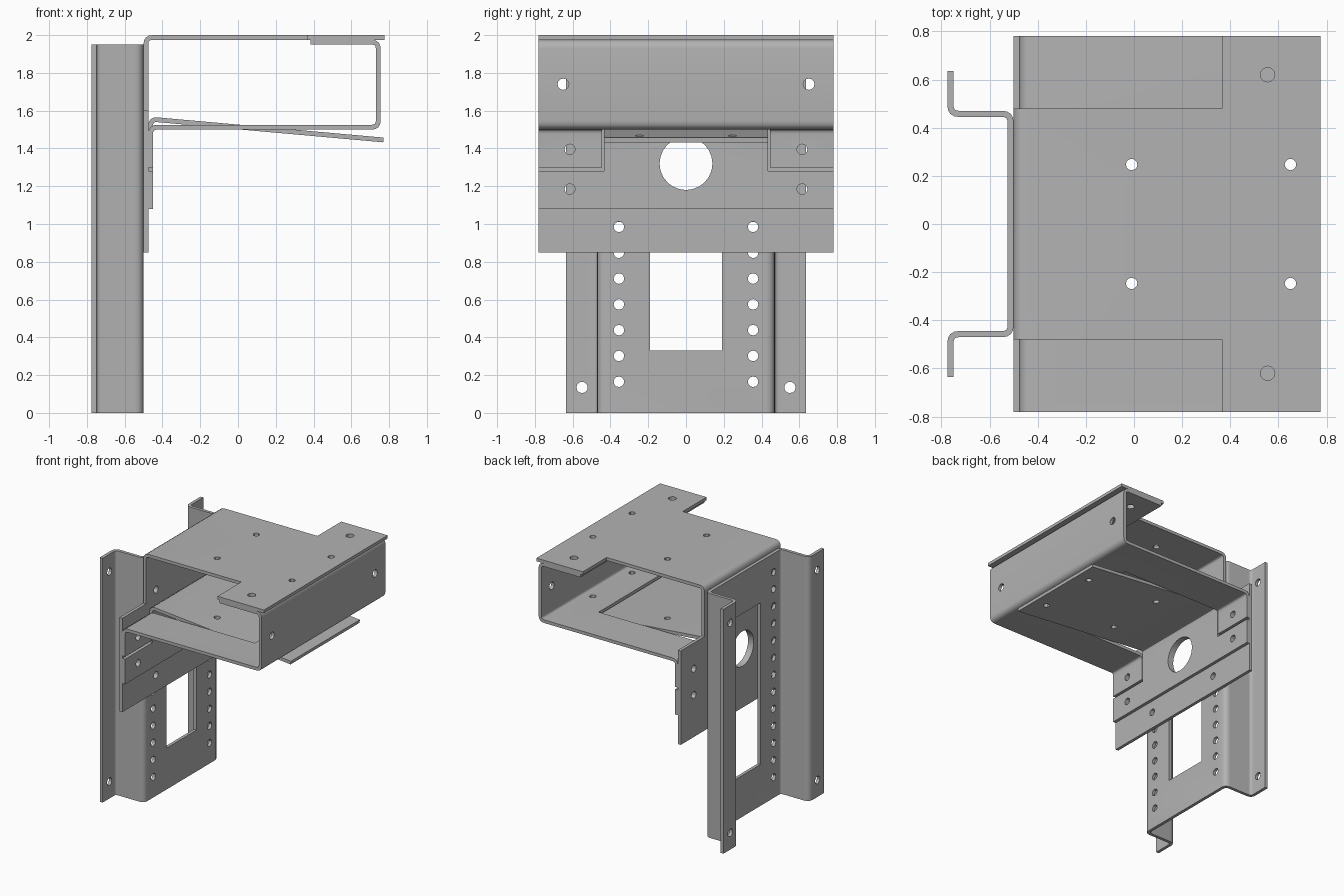
import bpy, bmesh
from mathutils import Vector, Matrix

cube = bpy.data.objects.get("Cube")
if cube:
    bpy.data.objects.remove(cube, do_unlink=True)

THICK = 0.025
HALF = 0.78      # half width of the wide sheets

steel = bpy.data.materials.new("grey_steel")
steel.use_nodes = True
grey = (0.45, 0.45, 0.45, 1)
steel.diffuse_color = grey
steel.node_tree.nodes["Principled BSDF"].inputs["Base Color"].default_value = grey


def fillet(points, radius, steps=4):
    """Round the inner corners of a 2D path."""
    pts = [Vector(p) for p in points]
    out = [pts[0]]
    for a, b, c in zip(pts, pts[1:], pts[2:]):
        start = b + (a - b).normalized() * radius
        end = b + (c - b).normalized() * radius
        for i in range(steps + 1):
            t = i / steps
            out.append(start * (1 - t) ** 2 + b * 2 * t * (1 - t) + end * t * t)
    return out + [pts[-1]]


def outline(path):
    """Give a path the sheet thickness."""
    left, right = [], []
    for i, p in enumerate(path):
        d_in = (p - path[max(i - 1, 0)]).normalized()
        d_out = (path[min(i + 1, len(path) - 1)] - p).normalized()
        d = (d_in + d_out).normalized()
        n = Vector((-d.y, d.x)) * THICK / 2
        n /= max(d.dot(d_out), d.dot(d_in))
        left.append(p + n)
        right.append(p - n)
    return left + right[::-1]


def make_object(name, bm):
    bmesh.ops.recalc_face_normals(bm, faces=bm.faces)
    mesh = bpy.data.meshes.new(name)
    bm.to_mesh(mesh)
    bm.free()
    obj = bpy.data.objects.new(name, mesh)
    bpy.context.collection.objects.link(obj)
    return obj


def add_hole(bm, axis, centre, radius, depth=0.1, sides=12):
    turn = Matrix.Rotation(1.570796, 4, 'Y') if axis == 'X' else Matrix()
    bmesh.ops.create_cone(bm, cap_ends=True, segments=sides, radius1=radius,
                          radius2=radius, depth=depth,
                          matrix=Matrix.Translation(centre) @ turn)


def add_box(bm, low, high):
    low, high = Vector(low), Vector(high)
    bmesh.ops.create_cube(bm, size=1, matrix=Matrix.Translation((low + high) / 2)
                          @ Matrix.Diagonal((*(high - low), 1)))


def sheet(name, path, place, span, cutter):
    """Extrude a bent sheet, then punch the cutter out of it."""
    bm = bmesh.new()
    face = bm.faces.new([bm.verts.new(place(p, span[0])) for p in outline(fillet(path, 0.035))])
    moved = bmesh.ops.extrude_face_region(bm, geom=[face])["geom"]
    shift = place(Vector((0, 0)), span[1] - span[0])
    bmesh.ops.translate(bm, vec=shift, verts=[v for v in moved if isinstance(v, bmesh.types.BMVert)])
    obj = make_object(name, bm)
    punch = make_object(name + "_cutter", cutter)
    punch.hide_render = True
    mod = obj.modifiers.new("punch", 'BOOLEAN')
    mod.operation = 'DIFFERENCE'
    mod.solver = 'EXACT'
    mod.object = punch
    bpy.ops.object.select_all(action='DESELECT')
    obj.select_set(True)
    bpy.context.view_layer.objects.active = obj
    bpy.ops.object.modifier_apply(modifier=mod.name)
    bpy.data.objects.remove(punch, do_unlink=True)
    obj.data.materials.clear()
    obj.data.materials.append(steel)
    bpy.ops.object.shade_smooth_by_angle()
    return obj


def upright(p, s):
    return Vector((p.x, p.y, s))


def sideways(p, s):
    return Vector((p.x, s, p.y))


# Hat-section rail with two hole rows and a window
cut = bmesh.new()
add_box(cut, (-0.6, -0.19, 0.33), (-0.4, 0.19, 1.62))
for side in (-1, 1):
    for i in range(13):
        add_hole(cut, 'X', (-0.51, side * 0.355, 0.165 + i * 0.1365), 0.028)
    for z in (0.135, 1.81):
        add_hole(cut, 'X', (-0.76, side * 0.55, z), 0.03)
half_rail = [(-0.7625, 0.635), (-0.7625, 0.4575), (-0.5125, 0.4575)]
rail = half_rail + [(x, -y) for x, y in reversed(half_rail)]
sheet("mounting_rail", rail, upright, (0, 1.95), cut)

# Back wall bent over into the top plate, narrowed by corner notches
cut = bmesh.new()
add_hole(cut, 'X', (-0.4875, 0, 1.32), 0.14, sides=24)
for side in (-1, 1):
    ys = sorted((side * 0.48, side * 0.9))
    add_box(cut, (-0.6, ys[0], 1.6), (0.365, ys[1], 2.1))
    for y, z in ((0.355, 0.985), (0.355, 1.667), (0.615, 1.185), (0.615, 1.395)):
        add_hole(cut, 'X', (-0.4875, side * y, z), 0.028)
    for x, y, r in ((-0.01, 0.247, 0.024), (0.65, 0.247, 0.024), (0.555, 0.62, 0.03)):
        add_hole(cut, 'Z', (x, side * y, 1.9875), r)
sheet("back_wall_and_top", [(-0.4875, 0.85), (-0.4875, 1.9875), (0.775, 1.9875)],
      sideways, (-HALF, HALF), cut)

# Lower tray with down-turned tabs, end wall and inner top flange
cut = bmesh.new()
add_box(cut, (-0.6, -0.445, 1.2), (0.46, 0.445, 1.6))
for side in (-1, 1):
    add_hole(cut, 'X', (-0.4625, side * 0.615, 1.395), 0.028)
    add_hole(cut, 'X', (0.7425, side * 0.65, 1.74), 0.03)
    add_hole(cut, 'Z', (0.555, side * 0.62, 1.9625), 0.03)
    add_hole(cut, 'Z', (0.65, side * 0.247, 1.75), 0.024, depth=1)
sheet("lower_tray", [(-0.4625, 1.30), (-0.4625, 1.5125), (0.7425, 1.5125),
                     (0.7425, 1.9625), (0.385, 1.9625)],
      sideways, (-HALF, HALF), cut)

# Sloping tongue bent from a wide backing strip
cut = bmesh.new()
add_hole(cut, 'X', (-0.4625, 0, 1.32), 0.14, sides=24)
for side in (-1, 1):
    ys = sorted((side * 0.435, side * 0.9))
    add_box(cut, (-0.6, ys[0], 1.28), (0.9, ys[1], 1.7))
    add_hole(cut, 'X', (-0.4625, side * 0.615, 1.185), 0.028)
    for x in (-0.01, 0.65):
        add_hole(cut, 'Z', (x, side * 0.247, 1.48), 0.024, depth=0.3)
sheet("sloping_tongue", [(-0.4625, 1.08), (-0.4625, 1.555), (0.77, 1.445)],
      sideways, (-HALF, HALF), cut)
